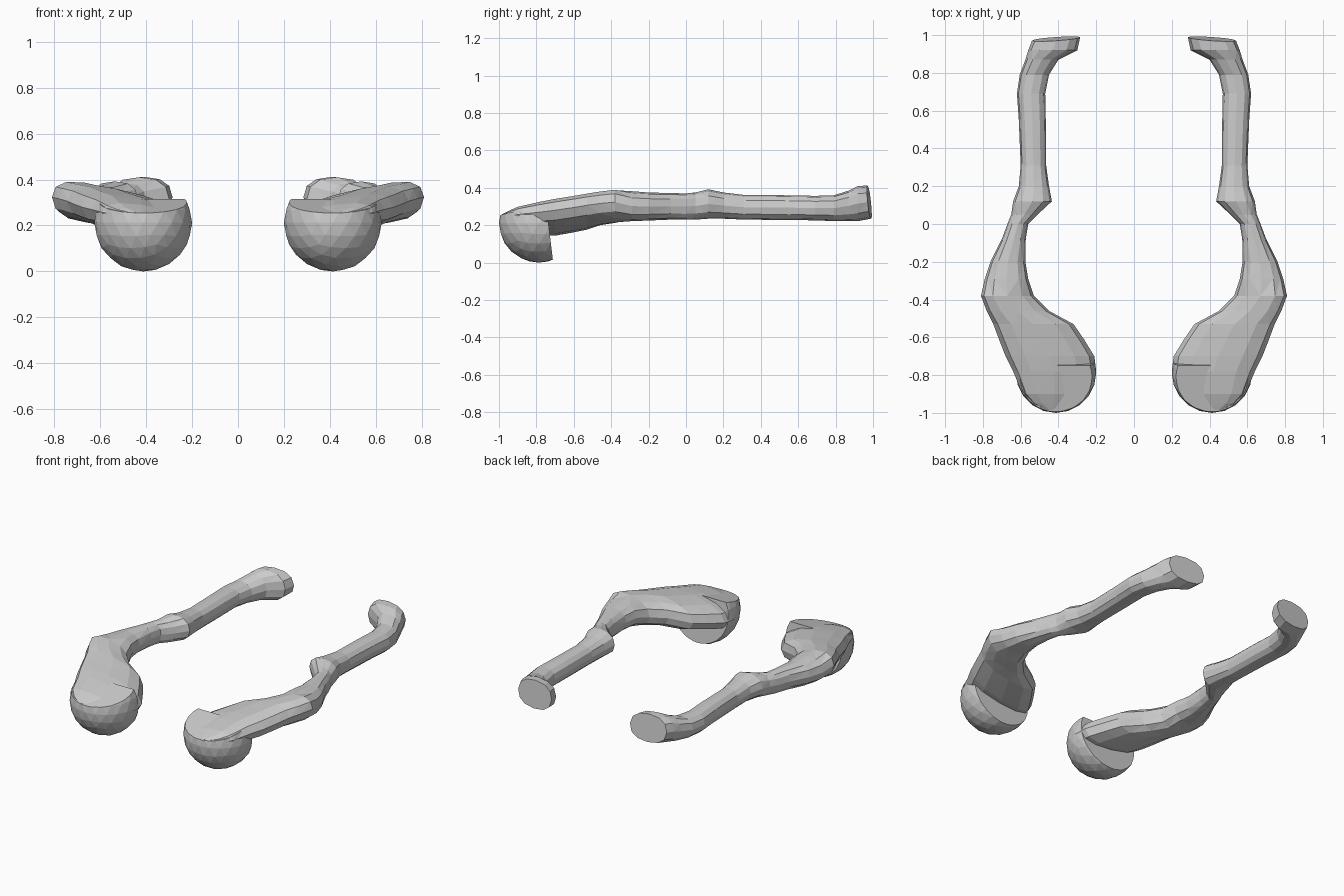
import bpy, bmesh
from math import sin, cos, tau, copysign
from mathutils import Vector

if "Cube" in bpy.data.objects:
    bpy.data.objects.remove(bpy.data.objects["Cube"])


def finish(bm, name):
    bmesh.ops.recalc_face_normals(bm, faces=bm.faces)
    me = bpy.data.meshes.new(name)
    bm.to_mesh(me)
    bm.free()
    ob = bpy.data.objects.new(name, me)
    bpy.context.collection.objects.link(ob)
    ob.modifiers.new("Mirror", 'MIRROR').use_mirror_merge = False


def power(v, e):
    return copysign(abs(v) ** e, v)


# Long arm: sections along y as (y, inner x, outer x, bottom z, top z)
SECTIONS = [
    (-0.985, .37, .47, .225, .255), (-0.95, .30, .54, .19, .27),
    (-0.90, .25, .59, .17, .29), (-0.78, .20, .64, .155, .315),
    (-0.70, .21, .68, .155, .33), (-0.61, .265, .715, .17, .345),
    (-0.53, .32, .745, .185, .36), (-0.46, .45, .78, .205, .375),
    (-0.38, .53, .81, .215, .387), (-0.29, .56, .79, .222, .382),
    (-0.20, .575, .76, .225, .375), (-0.08, .573, .70, .23, .372),
    (0.00, .56, .67, .23, .37), (0.05, .51, .65, .23, .375),
    (0.12, .435, .64, .235, .392), (0.20, .45, .61, .235, .375),
    (0.31, .465, .60, .23, .362), (0.55, .467, .61, .228, .36),
    (0.69, .47, .62, .226, .357), (0.79, .45, .605, .222, .36),
    (0.87, .40, .575, .222, .385), (0.92, .30, .56, .222, .41),
    (0.98, .285, .54, .235, .412),
]
N = 12
bm = bmesh.new()
rings = []
for y, x0, x1, z0, z1 in SECTIONS:
    cx, cz, rx, rz = (x0 + x1) / 2, (z0 + z1) / 2, (x1 - x0) / 2, (z1 - z0) / 2
    shear = 0.16 if y < -0.3 else 0.0
    ring = []
    for i in range(N):
        a = tau * i / N
        dx = rx * power(cos(a), .85)
        dy = -0.07 * dx - 0.01 * sin(a) if y > .95 else 0
        ring.append(bm.verts.new((cx + dx, y + dy, cz + rz * power(sin(a), .85) + shear * dx)))
    rings.append(ring)
for a, b in zip(rings, rings[1:]):
    for i in range(N):
        j = (i + 1) % N
        bm.faces.new((a[i], a[j], b[j], b[i]))
bm.faces.new(rings[0])
bm.faces.new(rings[-1])
bmesh.ops.triangulate(bm, faces=[f for f in bm.faces if len(f.verts) == 4])
finish(bm, "arm")

# Rounded bowl under the front end, cut flat behind and on top
bm = bmesh.new()
bmesh.ops.create_icosphere(bm, subdivisions=3, radius=0.213)
bmesh.ops.translate(bm, verts=bm.verts, vec=(.413, -.787, .213))
for co, no in (((0, -.71, 0), (0, 1, .12)), ((.41, -.99, .255), (0, -.25, 1))):
    bmesh.ops.bisect_plane(bm, geom=bm.verts[:] + bm.edges[:] + bm.faces[:],
                           plane_co=Vector(co), plane_no=Vector(no), clear_outer=True)
    bmesh.ops.holes_fill(bm, edges=[e for e in bm.edges if e.is_boundary])
finish(bm, "front_bowl")
